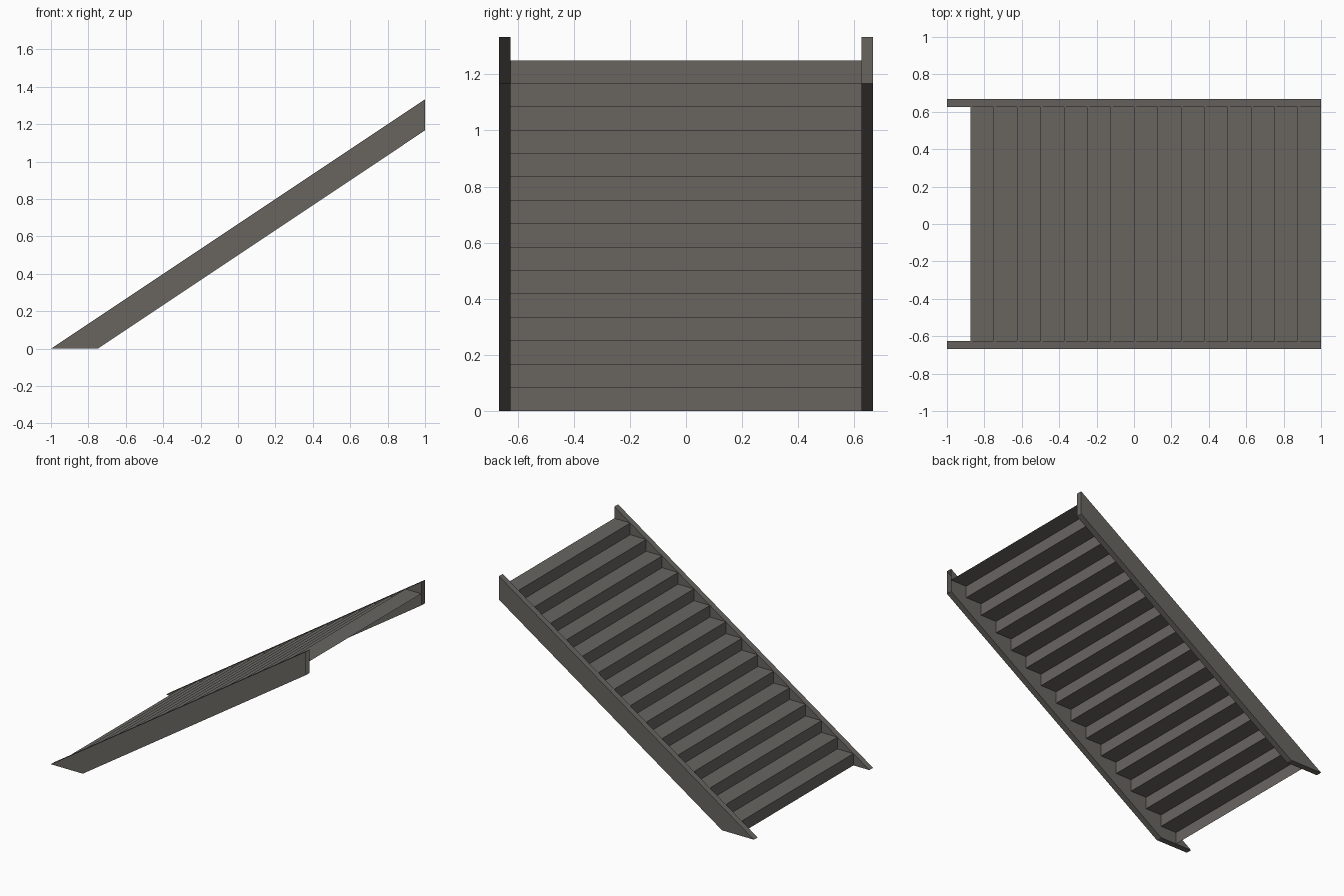
import bpy
import bmesh

cube = bpy.data.objects.get("Cube")
if cube:
    bpy.data.objects.remove(cube, do_unlink=True)

STEPS = 15
RUN, RISE = 0.125, 1.25 / 15
INNER, OUTER = 0.625, 0.667

# Single warm grey colour
grey = bpy.data.materials.new("warm_grey")
colour = (0.140, 0.130, 0.118, 1)
grey.diffuse_color = colour
grey.use_nodes = True
bsdf = grey.node_tree.nodes["Principled BSDF"]
bsdf.inputs["Base Color"].default_value = colour
bsdf.inputs["Roughness"].default_value = 0.8


def finish(name, bm):
    mesh = bpy.data.meshes.new(name)
    bm.to_mesh(mesh)
    bm.free()
    mesh.materials.append(grey)
    obj = bpy.data.objects.new(name, mesh)
    bpy.context.collection.objects.link(obj)
    return obj


def sweep(profile, y0, y1, closed):
    """Stretch an (x, z) profile from y0 to y1, capping it if closed."""
    bm = bmesh.new()
    near = [bm.verts.new((x, y0, z)) for x, z in profile]
    far = [bm.verts.new((x, y1, z)) for x, z in profile]
    count = len(profile)
    for i in range(count if closed else count - 1):
        j = (i + 1) % count
        bm.faces.new((near[i], far[i], far[j], near[j]))
    if closed:
        bm.faces.new(near)
        bm.faces.new(far[::-1])
        bmesh.ops.recalc_face_normals(bm, faces=bm.faces)
    return bm


# Folded sheet of risers and treads
zigzag = [(-0.875, 0)]
for i in range(STEPS):
    x, z = -0.875 + i * RUN, (i + 1) * RISE
    zigzag += [(x, z), (x + RUN, z)]
finish("steps", sweep(zigzag, -INNER, INNER, False))

# Sloping side boards, cut level at the floor and plumb at the top
board = [(-1, 0), (-0.75, 0), (1, 1.167), (1, 1.333)]
finish("back_stringer", sweep(board, INNER, OUTER, True))

# The front board is hollow and open at its top end
bm = sweep(board, -OUTER, -INNER, True)
ends = [f for f in bm.faces if f.normal.x > 0.99]
bmesh.ops.delete(bm, geom=ends, context="FACES_ONLY")
finish("front_stringer", bm)
